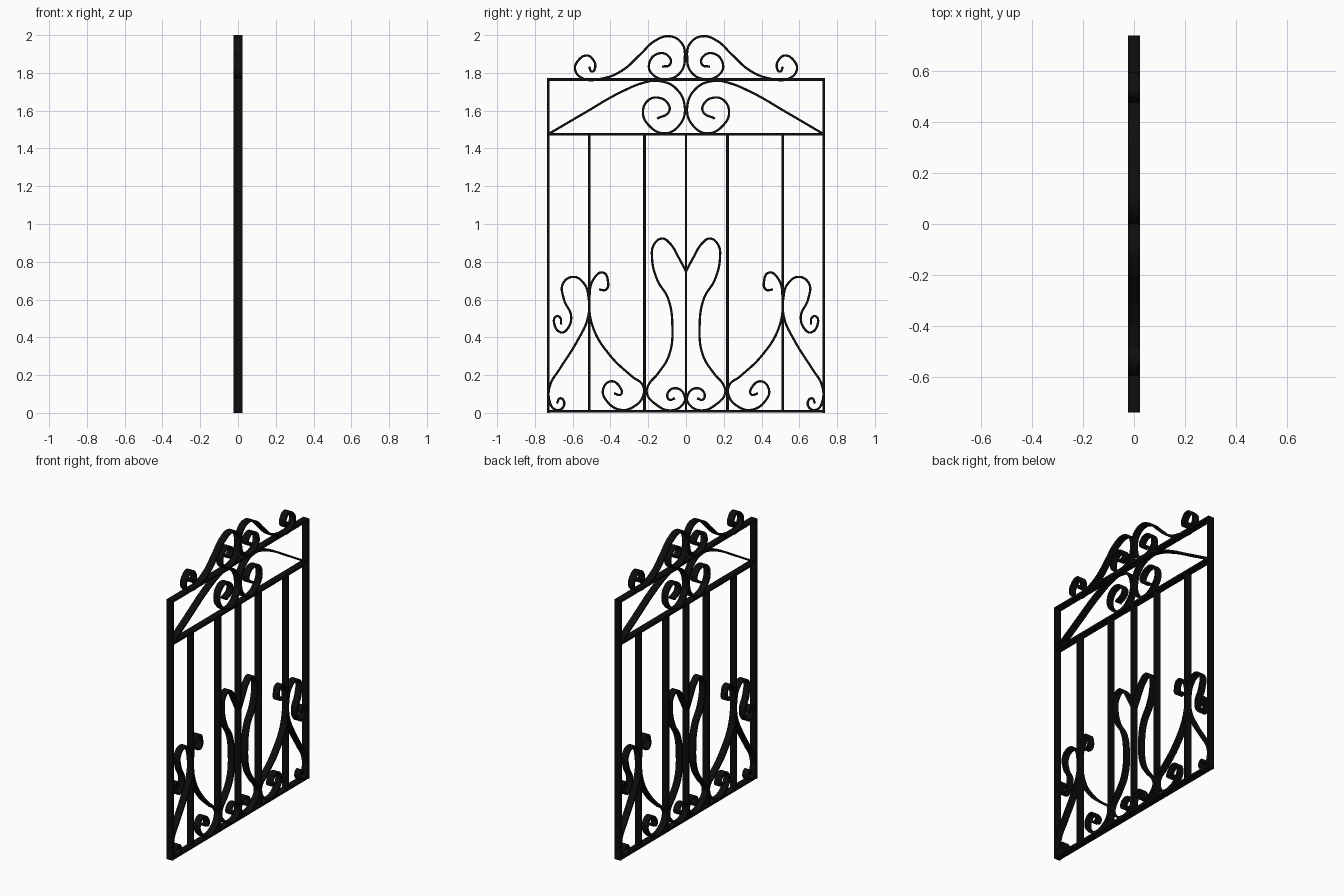
import bpy
from math import radians

DEPTH = 0.046   # thickness of the gate front to back (x)
BAR = 0.014     # width of straight bars
STRIP = 0.012   # width of scroll strips

iron = bpy.data.materials.new("black_iron")
iron.diffuse_color = (0.004, 0.004, 0.004, 1)


def bar(name, y0, y1, z0, z1):
    """Straight flat bar filling a y/z rectangle."""
    bpy.ops.mesh.primitive_cube_add(size=1, location=(0, (y0 + y1) / 2, (z0 + z1) / 2))
    ob = bpy.context.object
    ob.name = name
    ob.scale = (DEPTH, y1 - y0, z1 - z0)
    ob.data.materials.append(iron)


def scroll(name, pts):
    """Bent flat strip through (y, z) points, with its mirror twin."""
    cu = bpy.data.curves.new(name, 'CURVE')
    cu.dimensions = '2D'
    cu.fill_mode = 'NONE'
    cu.resolution_u = 8
    cu.extrude = DEPTH / 2
    for side in (1, -1):
        sp = cu.splines.new('BEZIER')
        sp.bezier_points.add(len(pts) - 1)
        for bp, (y, z) in zip(sp.bezier_points, pts):
            bp.co = (side * y, z, 0)
            bp.handle_left_type = bp.handle_right_type = 'AUTO'
    ob = bpy.data.objects.new(name, cu)
    bpy.context.collection.objects.link(ob)
    ob.rotation_euler = (radians(90), 0, radians(90))
    bpy.ops.object.select_all(action='DESELECT')
    ob.select_set(True)
    bpy.context.view_layer.objects.active = ob
    bpy.ops.object.convert(target='MESH')
    ob = bpy.context.object
    ob.name = name
    mod = ob.modifiers.new("strip_thickness", 'SOLIDIFY')
    mod.thickness = STRIP
    mod.offset = 0
    bpy.ops.object.modifier_apply(modifier=mod.name)
    bpy.ops.object.shade_smooth_by_angle(angle=radians(35))
    ob.data.materials.clear()
    ob.data.materials.append(iron)


# Frame rails
h = BAR / 2
for name, z in (("bottom_rail", 0.009), ("middle_rail", 1.475), ("top_rail", 1.765)):
    bar(name, -0.737, 0.737, max(0, z - h), z + h)

# Side posts and inner uprights
for side in (-1, 1):
    bar("side_post", side * 0.73 - h, side * 0.73 + h, 0, 1.772)
    for y in (0.512, 0.22):
        bar("upright", side * y - h, side * y + h, 0.004, 1.475)
bar("centre_upright", -0.006, 0.006, 0.004, 1.475)

# Crest above the top rail
scroll("crest_scroll", [
    (.513, 1.833), (.497, 1.807), (.481, 1.828), (.492, 1.87), (.524, 1.892), (.571, 1.865),
    (.587, 1.817), (.545, 1.77), (.444, 1.77), (.339, 1.812), (.243, 1.897), (.164, 1.97),
    (.085, 1.994), (.021, 1.955), (.006, 1.886), (.026, 1.807), (.095, 1.767), (.175, 1.79),
    (.196, 1.844), (.148, 1.902), (.09, 1.886), (.085, 1.844), (.127, 1.833)])

# Arch scroll between the two upper rails
scroll("arch_scroll", [
    (.725, 1.478), (.534, 1.59), (.349, 1.696), (.217, 1.75), (.153, 1.758), (.058, 1.722),
    (.006, 1.616), (.037, 1.521), (.116, 1.48), (.2, 1.526), (.228, 1.59), (.2, 1.655),
    (.148, 1.669), (.095, 1.637), (.09, 1.595), (.153, 1.558)])

# Heart-topped scroll around the centre upright
scroll("heart_scroll", [
    (0, .749), (.042, .828), (.085, .897), (.127, .923), (.17, .89), (.18, .823), (.153, .706),
    (.095, .606), (.072, .458), (.09, .304), (.148, .209), (.2, .145), (.207, .103), (.159, .045),
    (.085, .013), (.021, .04), (.006, .082), (.048, .13), (.095, .108), (.09, .071), (.058, .077)])

# Scroll running from the outer upright to the inner one
scroll("inner_side_scroll", [
    (.46, .653), (.423, .653), (.413, .696), (.439, .743), (.487, .712), (.511, .6), (.492, .452),
    (.402, .304), (.286, .193), (.228, .145), (.228, .087), (.275, .034), (.344, .016),
    (.418, .061), (.439, .124), (.397, .167), (.349, .135), (.344, .098), (.381, .103)])

# Scroll running from the outer upright to the side post
scroll("outer_side_scroll", [
    (.683, .05), (.667, .077), (.646, .061), (.656, .024), (.693, .018), (.722, .061),
    (.72, .145), (.667, .235), (.577, .378), (.519, .505), (.516, .611), (.54, .685),
    (.598, .72), (.651, .685), (.646, .6), (.608, .51), (.63, .442), (.661, .426),
    (.698, .474), (.688, .511), (.667, .505), (.661, .468)])
